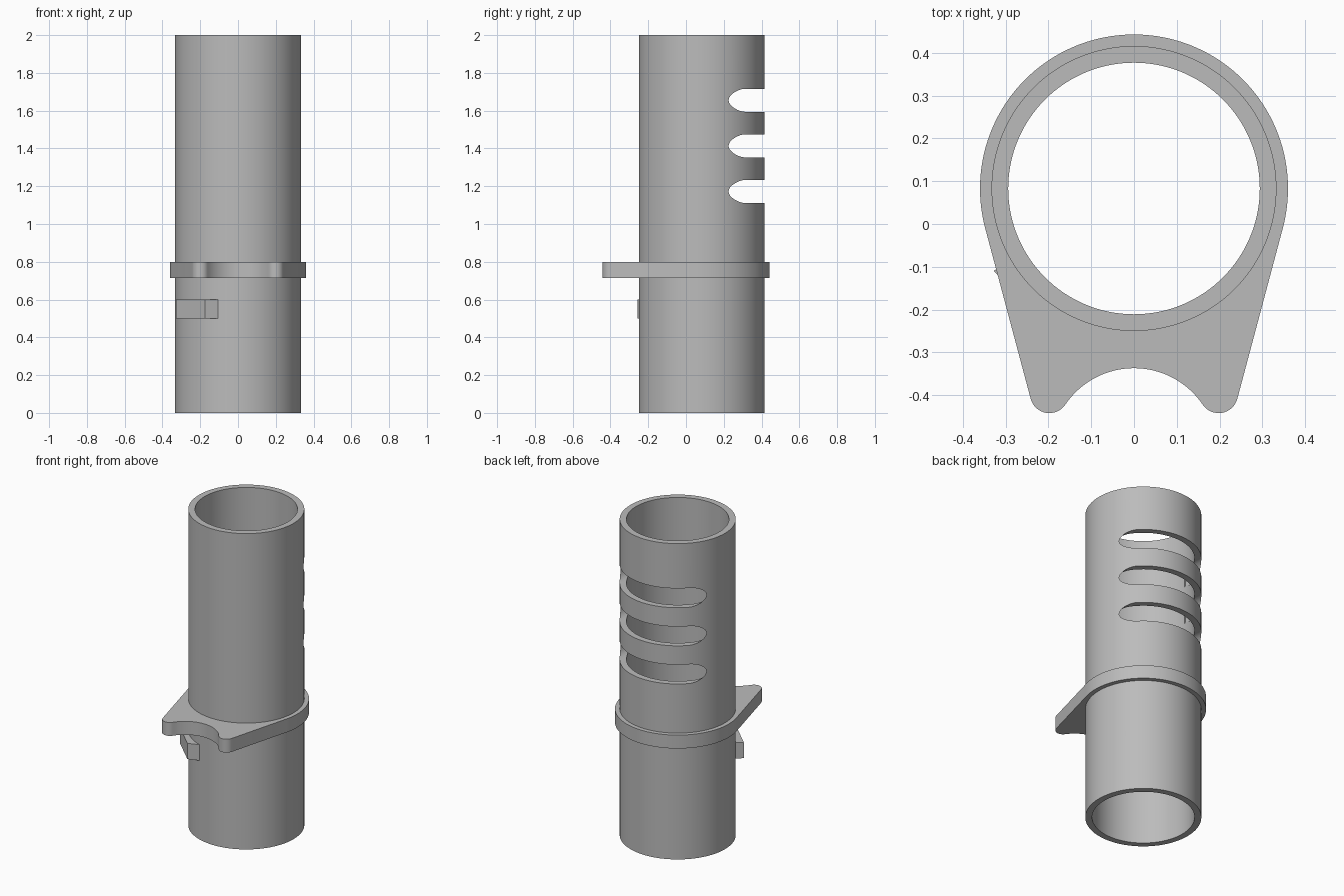
import bpy, bmesh
from math import radians, sin, cos, pi, acos, atan2, hypot
from mathutils import Vector, Matrix

cube = bpy.data.objects.get("Cube")
if cube:
    bpy.data.objects.remove(cube, do_unlink=True)

grey = bpy.data.materials.new("plain_grey")
grey.use_nodes = True
COLOUR = (0.5, 0.5, 0.5, 1)
grey.diffuse_color = COLOUR
grey.node_tree.nodes["Principled BSDF"].inputs["Base Color"].default_value = COLOUR

AXIS = Vector((0, 0.083))      # centre of the tube
OUTER, INNER = 0.333, 0.294


def arc(centre, radius, start, end, steps):
    """Points along an arc, angles in radians."""
    return [Vector((centre[0] + radius * cos(a), centre[1] + radius * sin(a)))
            for a in (start + (end - start) * i / steps for i in range(steps + 1))]


def circle(radius, steps=128):
    return arc(AXIS, radius, 0, 2 * pi, steps)[:-1]


def prism(name, outline, low, high, matrix=Matrix()):
    """Extrude a flat outline along z, then place it."""
    bm = bmesh.new()
    face = bm.faces.new([bm.verts.new((p[0], p[1], low)) for p in outline])
    new = bmesh.ops.extrude_face_region(bm, geom=[face])["geom"]
    bmesh.ops.translate(bm, vec=(0, 0, high - low),
                        verts=[v for v in new if isinstance(v, bmesh.types.BMVert)])
    bmesh.ops.recalc_face_normals(bm, faces=bm.faces)
    bmesh.ops.transform(bm, matrix=matrix, verts=bm.verts)
    mesh = bpy.data.meshes.new(name)
    bm.to_mesh(mesh)
    bm.free()
    mesh.materials.append(grey)
    obj = bpy.data.objects.new(name, mesh)
    bpy.context.collection.objects.link(obj)
    return obj


def activate(obj):
    bpy.ops.object.select_all(action="DESELECT")
    obj.select_set(True)
    bpy.context.view_layer.objects.active = obj


def cut(obj, cutter):
    cutter.hide_render = True
    mod = obj.modifiers.new("cut", "BOOLEAN")
    mod.operation, mod.solver, mod.object = "DIFFERENCE", "EXACT", cutter
    activate(obj)
    bpy.ops.object.modifier_apply(modifier=mod.name)
    bpy.data.objects.remove(cutter, do_unlink=True)


def smooth(obj):
    activate(obj)
    bpy.ops.object.shade_smooth_by_angle(angle=radians(25))


# Tube with its bore
tube = prism("tube", circle(OUTER), 0, 2)
cut(tube, prism("bore_cutter", circle(INNER), -0.1, 2.1))

# Three round-ended slots through the back wall
SLOT_R, SLOT_HALF = 0.061, 0.301
reach = SLOT_HALF - SLOT_R
stadium = (arc((reach, 0), SLOT_R, -pi / 2, pi / 2, 16)
           + arc((-reach, 0), SLOT_R, pi / 2, 3 * pi / 2, 16))
for i in range(3):
    place = Matrix.Translation((0, 0, 1.172 + 0.2415 * i)) @ Matrix.Rotation(pi / 2, 4, "X")
    cut(tube, prism("slot_cutter", stadium, -0.6, -AXIS.y - 0.02, place))
smooth(tube)

# Flange: round collar running by tangents into two prongs with a hollow between
COLLAR_R, PRONG_R, HOLLOW_R = 0.36, 0.045, 0.194
prong = Vector((0.198, -0.397))
hollow = Vector((0, -0.337 - HOLLOW_R))
run = prong - AXIS
tangent = atan2(run.y, run.x) + acos((COLLAR_R - PRONG_R) / run.length)
to_prong = prong - hollow
meet = atan2(to_prong.y, to_prong.x)
half = (arc(AXIS, COLLAR_R, pi / 2, tangent, 48)
        + arc(prong, PRONG_R, tangent, meet - pi, 16)
        + arc(hollow, HOLLOW_R, meet, pi / 2, 16)[1:])
mirrored = [Vector((-p.x, p.y)) for p in reversed(half[1:-1])]
flange = prism("flange", half + mirrored, 0.715, 0.8)
cut(flange, prism("collar_cutter", circle(OUTER - 0.008), 0.6, 0.9))
smooth(flange)

# Small catch on the front right of the tube, rooted inside the wall
catch = prism("catch", [(-0.105, -0.233), (-0.175, -0.257), (-0.328, -0.11),
                        (-0.285, -0.075), (-0.24, -0.12), (-0.17, -0.185)], 0.5, 0.6)
smooth(catch)
